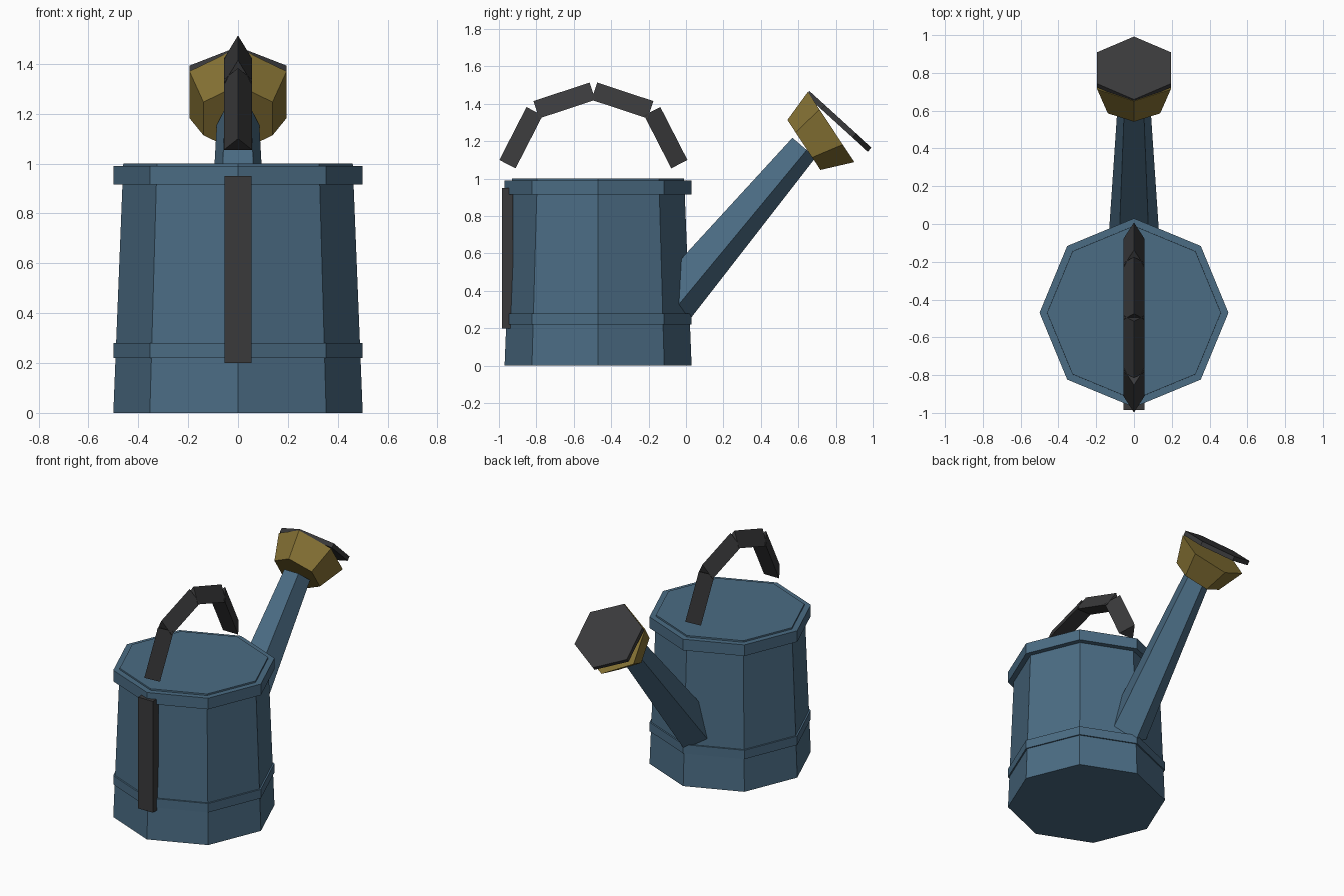
import bpy, bmesh, math
from mathutils import Vector

if "Cube" in bpy.data.objects:
    bpy.data.objects.remove(bpy.data.objects["Cube"])


def material(name, rgb):
    m = bpy.data.materials.new(name)
    m.diffuse_color = (*rgb, 1)
    m.use_nodes = True
    m.node_tree.nodes["Principled BSDF"].inputs["Base Color"].default_value = m.diffuse_color
    return m


BLUE = material("blue_paint", (0.07, 0.15, 0.23))
BRASS = material("brass", (0.24, 0.17, 0.035))
DARK = material("dark_grip", (0.042, 0.042, 0.044))


def finish(name, bm, mat):
    bmesh.ops.recalc_face_normals(bm, faces=bm.faces)
    me = bpy.data.meshes.new(name)
    bm.to_mesh(me)
    bm.free()
    me.materials.append(mat)
    ob = bpy.data.objects.new(name, me)
    bpy.context.collection.objects.link(ob)
    return ob


def prism(name, start, end, r0, r1, sides, mat, flip=1):
    """Capped, tapered prism between two (y, z) points; first corner lies left of the axis."""
    a, b = Vector((0, *start)), Vector((0, *end))
    d = (b - a).normalized()
    u = Vector((0, -d.z, d.y)) * flip
    side = Vector((1, 0, 0))
    bm = bmesh.new()
    rings = []
    for c, r in ((a, r0), (b, r1)):
        angles = [2 * math.pi * i / sides for i in range(sides)]
        rings.append([bm.verts.new(c + r * (math.cos(t) * u + math.sin(t) * side)) for t in angles])
    for i in range(sides):
        j = (i + 1) % sides
        bm.faces.new((rings[0][i], rings[0][j], rings[1][j], rings[1][i]))
    bm.faces.new(rings[0])
    bm.faces.new(rings[1])
    return finish(name, bm, mat)


# Octagonal can with a lower band and a top rim
Y = -0.47
prism("can_body", (Y, 0), (Y, 1.0), 0.5, 0.46, 8, BLUE)
prism("lower_band", (Y, 0.22), (Y, 0.28), 0.5, 0.5, 8, BLUE)
prism("top_rim", (Y, 0.915), (Y, 0.99), 0.5, 0.5, 8, BLUE)

# Five-sided tapered spout, flat side up
prism("spout", (-0.09, 0.333), (0.624, 1.171), 0.14, 0.09, 5, BLUE, flip=-1)

# Sprinkler head and its face plate
prism("sprinkler_head", (0.63, 1.18), (0.775, 1.276), 0.16, 0.225, 6, BRASS)
prism("sprinkler_plate", (0.806, 1.295), (0.826, 1.317), 0.225, 0.225, 6, DARK)

# Arched handle of triangular bars
path = [(-0.94, 1.07), (-0.795, 1.353), (-0.495, 1.452), (-0.195, 1.353), (-0.05, 1.07)]
for i, (p, q) in enumerate(zip(path, path[1:])):
    prism(f"handle_bar_{i + 1}", p, q, 0.065, 0.065, 3, DARK)

# Upright strap on the front of the can
bm = bmesh.new()
bmesh.ops.create_cube(bm, size=1)
for v in bm.verts:
    v.co = Vector((v.co.x * 0.11, v.co.y * 0.06 - 0.955, v.co.z * 0.75 + 0.575))
finish("front_strap", bm, DARK)
